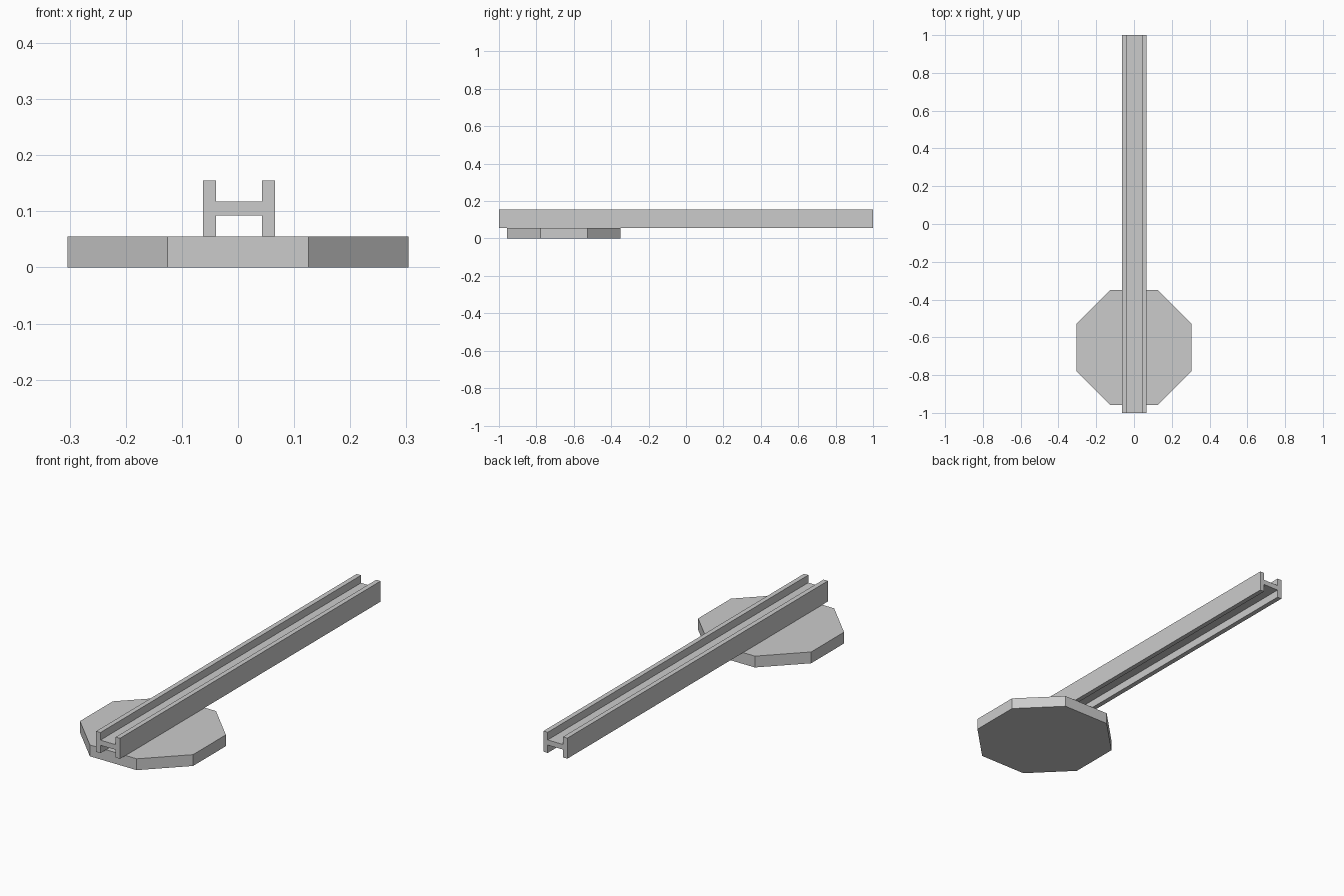
import bpy, bmesh, math
from mathutils import Vector

if "Cube" in bpy.data.objects:
    bpy.data.objects.remove(bpy.data.objects["Cube"])


def extrude(name, points, direction):
    """Make a solid by sweeping a flat outline along a direction."""
    bm = bmesh.new()
    face = bm.faces.new([bm.verts.new(p) for p in points])
    result = bmesh.ops.extrude_face_region(bm, geom=[face])
    moved = [g for g in result["geom"] if isinstance(g, bmesh.types.BMVert)]
    bmesh.ops.translate(bm, verts=moved, vec=Vector(direction))
    bmesh.ops.recalc_face_normals(bm, faces=bm.faces)
    mesh = bpy.data.meshes.new(name)
    bm.to_mesh(mesh)
    bm.free()
    obj = bpy.data.objects.new(name, mesh)
    bpy.context.collection.objects.link(obj)
    return obj


# Octagonal base plate
apothem, centre_y, plate_top = 0.304, -0.653, 0.055
radius = apothem / math.cos(math.pi / 8)
angles = [math.pi / 8 + i * math.pi / 4 for i in range(8)]
octagon = [(radius * math.cos(a), centre_y + radius * math.sin(a), 0) for a in angles]
extrude("base_plate", octagon, (0, 0, plate_top))

# H-section beam: two upright flanges joined by a web
x0, x1, x2, x3 = -0.0625, -0.039, 0.043, 0.066
z0, z1, z2, z3 = plate_top, 0.093, 0.118, 0.155
profile = [(x0, z0), (x1, z0), (x1, z1), (x2, z1), (x2, z0), (x3, z0),
           (x3, z3), (x2, z3), (x2, z2), (x1, z2), (x1, z3), (x0, z3)]
extrude("h_beam", [(x, -1, z) for x, z in profile], (0, 2, 0))
